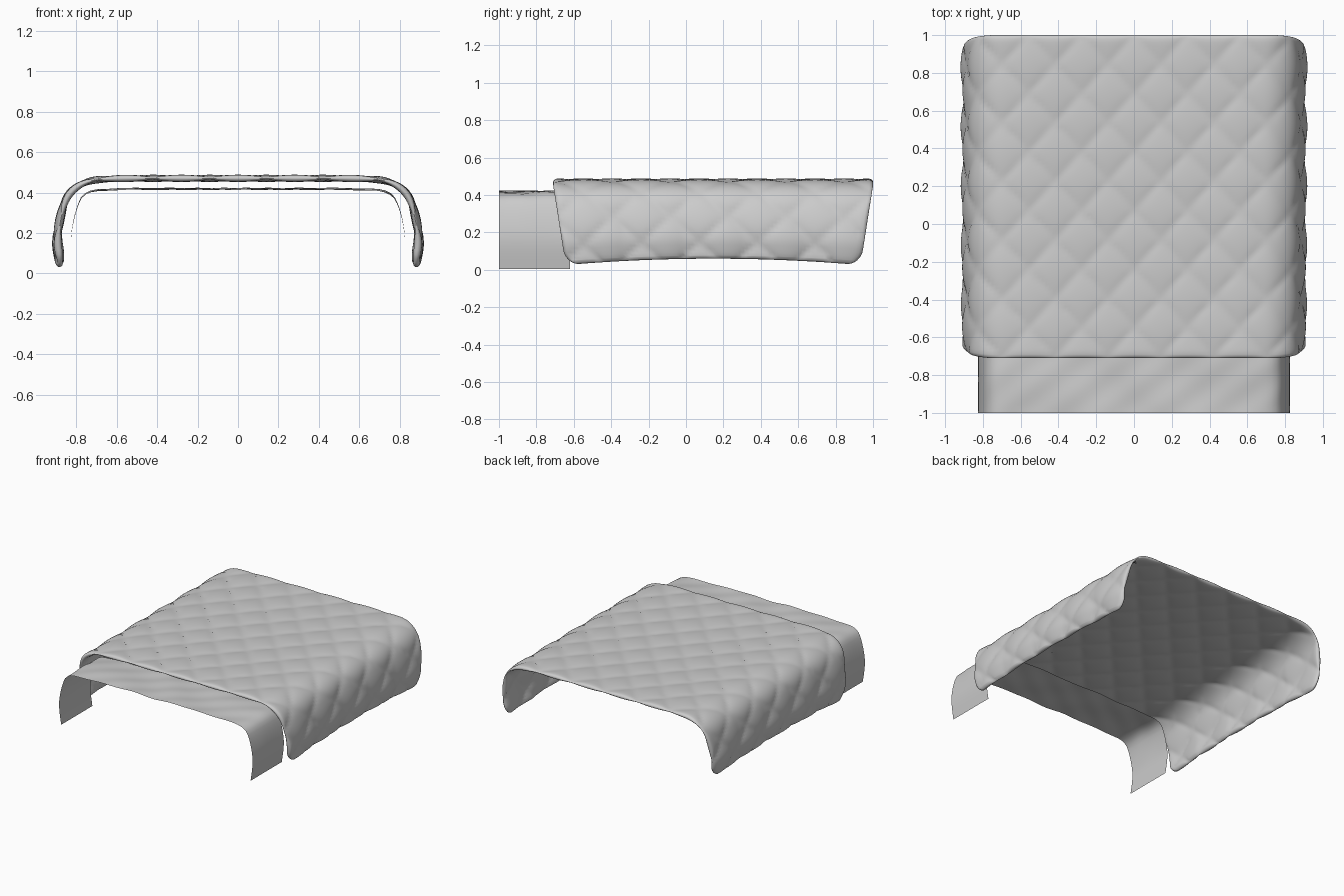
import bpy, bmesh, math
from mathutils import Vector

if "Cube" in bpy.data.objects:
    bpy.data.objects.remove(bpy.data.objects["Cube"])


def make_profile(half, rounds=3):
    """Mirror half a draped section, smooth it; return a sampler by arc length and half length."""
    pts = [Vector((-x, z)) for x, z in reversed(half)] + [Vector(p) for p in half]
    for _ in range(rounds):
        new = [pts[0]]
        for p, q in zip(pts, pts[1:]):
            new += [p.lerp(q, .25), p.lerp(q, .75)]
        pts = new + [pts[-1]]
    acc = [0.0]
    for p, q in zip(pts, pts[1:]):
        acc.append(acc[-1] + (q - p).length)
    total = acc[-1]

    def at(s):
        s = min(max(s + total / 2, 0), total)
        i = 0
        while i < len(acc) - 2 and acc[i + 1] < s:
            i += 1
        return pts[i].lerp(pts[i + 1], (s - acc[i]) / max(acc[i + 1] - acc[i], 1e-9))

    def frame(s):
        t = (at(s + .02) - at(s - .02)).normalized()
        return at(s), Vector((-t.y, t.x))
    return frame, total / 2


def finish(bm, name, angle):
    me = bpy.data.meshes.new(name)
    bm.to_mesh(me)
    bm.free()
    ob = bpy.data.objects.new(name, me)
    bpy.context.collection.objects.link(ob)
    bpy.ops.object.select_all(action='DESELECT')
    ob.select_set(True)
    bpy.context.view_layer.objects.active = ob
    bpy.ops.object.shade_smooth_by_angle(angle=math.radians(angle))
    return ob


def add_grid(bm, rows, flip=False):
    vs = [[bm.verts.new(p) for p in row] for row in rows]
    for i in range(len(vs) - 1):
        for j in range(len(vs[0]) - 1):
            f = [vs[i][j], vs[i + 1][j], vs[i + 1][j + 1], vs[i][j + 1]]
            bm.faces.new(f[::-1] if flip else f)


def params(n):
    """Even steps in -1..1 with extra ones at both rims."""
    rim = [.985, .993, .998]
    return sorted([-1 + 2 * i / n for i in range(n + 1)] + rim + [-r for r in rim])


# Quilt: two puffed layers stitched along diamond seams, closed at the rim
frame, L = make_profile([(.3, .470), (.64, .470), (.76, .455), (.845, .39), (.875, .28),
                         (.892, .17), (.88, .10), (.873, .045)])
Y0, H, RIM, CORNER = .145, .855, .03, .07


def quilt_rows(side):
    rows = []
    for a in params(120):
        s = a * L
        p, n = frame(s)
        drop = max(0, (.45 - p.y) / .4)
        h = H - .065 * drop
        d_end = L - abs(s)
        if d_end < CORNER:
            h -= CORNER - math.sqrt(max(0, CORNER ** 2 - (CORNER - d_end) ** 2))
        row = []
        for b in params(88):
            y = Y0 + b * h
            u, v = s / .28, (y - .845) / .31
            puff = abs(math.cos(math.pi * (u + v)) * math.cos(math.pi * (u - v))) ** .45
            t = .006 + (.012 + .008 * min(drop, 1)) * puff
            d = min(d_end, h * (1 - abs(b)))
            if d < RIM:
                t *= math.sqrt(max(0, 1 - (1 - d / RIM) ** 2))
            wave = .010 * drop * math.cos(math.tau * (y - .47) / .65)
            x = p.x + n.x * t * side + math.copysign(wave, p.x)
            z = p.y + n.y * t * side + .014 * drop * (1 - 2 * b * b)
            row.append((x, y, z))
        rows.append(row)
    return rows


bm = bmesh.new()
add_grid(bm, quilt_rows(1))
add_grid(bm, quilt_rows(-1), True)
bmesh.ops.remove_doubles(bm, verts=bm.verts, dist=1e-5)
finish(bm, "quilt", 50)

# Sheet: thin lightly wrinkled strip showing past the front edge of the quilt
frame, L = make_profile([(.3, .418), (.62, .418), (.76, .405), (.80, .32), (.825, .2),
                         (.825, .12), (.807, .004)])
rows = []
for i in range(81):
    s = -L + 2 * L * i / 80
    p, n = frame(s)
    row = []
    for j in range(17):
        y = -1 + .38 * j / 16
        flat = max(0, n.y)
        w = .004 * flat * math.sin(9 * s + 14 * y + 1.5 * math.sin(5 * s)) \
            + .002 * flat * math.sin(23 * s - 31 * y)
        row.append((p.x + n.x * w, y, p.y + n.y * w))
    rows.append(row)
bm = bmesh.new()
add_grid(bm, rows)
finish(bm, "sheet", 40)
